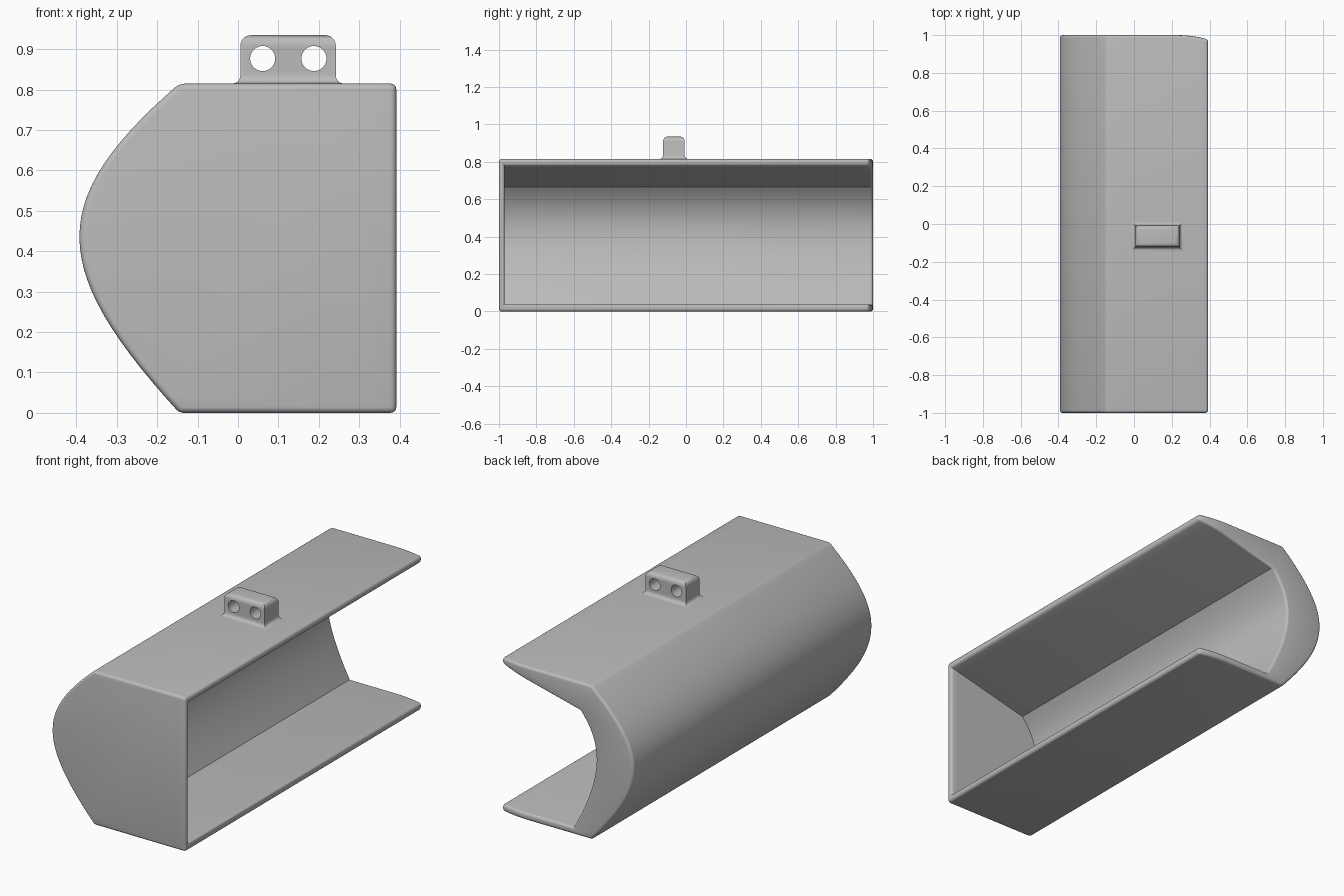
import bpy, bmesh, math
from mathutils import Vector

old = bpy.data.objects.get("Cube")
if old:
    bpy.data.objects.remove(old, do_unlink=True)

GREY = (0.5, 0.5, 0.5, 1)
grey = bpy.data.materials.new("plain grey")
grey.use_nodes = True
grey.diffuse_color = GREY
grey.node_tree.nodes["Principled BSDF"].inputs["Base Color"].default_value = GREY


def finish(bm, name, mat=grey):
    bmesh.ops.recalc_face_normals(bm, faces=bm.faces)
    mesh = bpy.data.meshes.new(name)
    bm.to_mesh(mesh)
    bm.free()
    ob = bpy.data.objects.new(name, mesh)
    bpy.context.collection.objects.link(ob)
    mesh.materials.append(mat)
    return ob


def smooth(ob):
    bpy.ops.object.select_all(action='DESELECT')
    ob.select_set(True)
    bpy.context.view_layer.objects.active = ob
    bpy.ops.object.shade_smooth_by_angle(angle=math.radians(32))


def curve(p, steps=28):
    """Points of a cubic curve through its four control points."""
    a, b, c, d = (Vector(v) for v in p)
    return [a * (1 - t) ** 3 + b * 3 * t * (1 - t) ** 2 + c * 3 * t * t * (1 - t) + d * t ** 3
            for t in (i / steps for i in range(steps + 1))]


def channel(top_lip, arc, bottom_lip):
    """Top flange, curved back and bottom flange as one open profile."""
    fractions = (0, 0.1, 0.2, 0.3)
    top, bottom = Vector(top_lip), Vector(bottom_lip)
    upper = [top.lerp(arc[0], f) for f in fractions]
    lower = [bottom.lerp(arc[-1], f) for f in reversed(fractions)]
    return upper + arc + lower


# Shell: open at the back end and along +x, closed by a wall at the front
LIP, FRONT, WALL = 0.392, -1, 0.03
outer = channel((LIP, 0.815),
                curve([(-0.145, 0.815), (-0.475, 0.53), (-0.475, 0.36), (-0.145, 0)]), (LIP, 0))
inner = channel((LIP, 0.78),
                curve([(-0.078, 0.665), (-0.2, 0.52), (-0.215, 0.36), (-0.04, 0.038)]), (LIP, 0.038))


def back_y(x):
    return 1 - 0.022 * max(0, (x - 0.22) / (LIP - 0.22)) ** 2


bm = bmesh.new()
out_f = [bm.verts.new((p.x, FRONT, p.y)) for p in outer]
out_b = [bm.verts.new((p.x, back_y(p.x), p.y)) for p in outer]
in_f = [bm.verts.new((p.x, FRONT + WALL, p.y)) for p in inner]
in_b = [bm.verts.new((p.x, back_y(p.x), p.y)) for p in inner]
for one, two in ((out_f, out_b), (out_b, in_b), (in_b, in_f)):
    for i in range(len(one) - 1):
        bm.faces.new((one[i], one[i + 1], two[i + 1], two[i]))
bm.faces.new(out_f)
bm.faces.new(in_f)
bm.faces.new((out_f[0], out_b[0], in_b[0], in_f[0],
              in_f[-1], in_b[-1], out_b[-1], out_f[-1]))
bmesh.ops.recalc_face_normals(bm, faces=bm.faces)
rims = [e for e in bm.edges if e.calc_face_angle_signed() > 0.5]
bmesh.ops.bevel(bm, geom=rims, offset=0.0145, offset_type='OFFSET', segments=4,
                profile=0.5, affect='EDGES', clamp_overlap=True)
smooth(finish(bm, "shell"))

# Mounting lug: stacked rectangles with a flared foot and a rounded top
LUG_X, LUG_Y, HALF_X, HALF_Y = 0.124, -0.065, 0.118, 0.058
ROUND, TOP = 0.026, 0.935
layers = [(0.02, 0.806), (0.02, 0.815)]
layers += [(0.02 - 0.02 * math.sin(a), 0.835 - 0.02 * math.cos(a))
           for a in (math.radians(d) for d in (22, 45, 68, 90))]
layers += [(ROUND * (math.cos(a) - 1), TOP - ROUND + ROUND * math.sin(a))
           for a in (math.radians(d) for d in range(0, 91, 15))]
bm = bmesh.new()
rings = [[bm.verts.new((LUG_X + sx * (HALF_X + o), LUG_Y + sy * (HALF_Y + o), z))
          for sx, sy in ((-1, -1), (1, -1), (1, 1), (-1, 1))] for o, z in layers]
for low, high in zip(rings, rings[1:]):
    for i in range(4):
        j = (i + 1) % 4
        bm.faces.new((low[i], low[j], high[j], high[i]))
bm.faces.new(rings[0])
bm.faces.new(rings[-1])
lug = finish(bm, "mounting_lug")

# Two bolt holes through the lug
for side, x in (("right", 0.061), ("left", 0.188)):
    bm = bmesh.new()
    bmesh.ops.create_cone(bm, cap_ends=True, segments=40, radius1=0.031, radius2=0.031, depth=0.3)
    cutter = finish(bm, side + "_hole_cutter")
    cutter.location = (x, LUG_Y, 0.877)
    cutter.rotation_euler.x = math.pi / 2
    cutter.hide_render = True
    cutter.hide_set(True)
    hole = lug.modifiers.new(side + " hole", 'BOOLEAN')
    hole.operation = 'DIFFERENCE'
    hole.solver = 'EXACT'
    hole.object = cutter

# Bake the holes so the cutters can go
bpy.context.view_layer.update()
baked = bpy.data.meshes.new_from_object(lug.evaluated_get(bpy.context.evaluated_depsgraph_get()))
lug.modifiers.clear()
lug.data = baked
for ob in [o for o in bpy.data.objects if o.name.endswith("_hole_cutter")]:
    bpy.data.objects.remove(ob, do_unlink=True)
smooth(lug)
